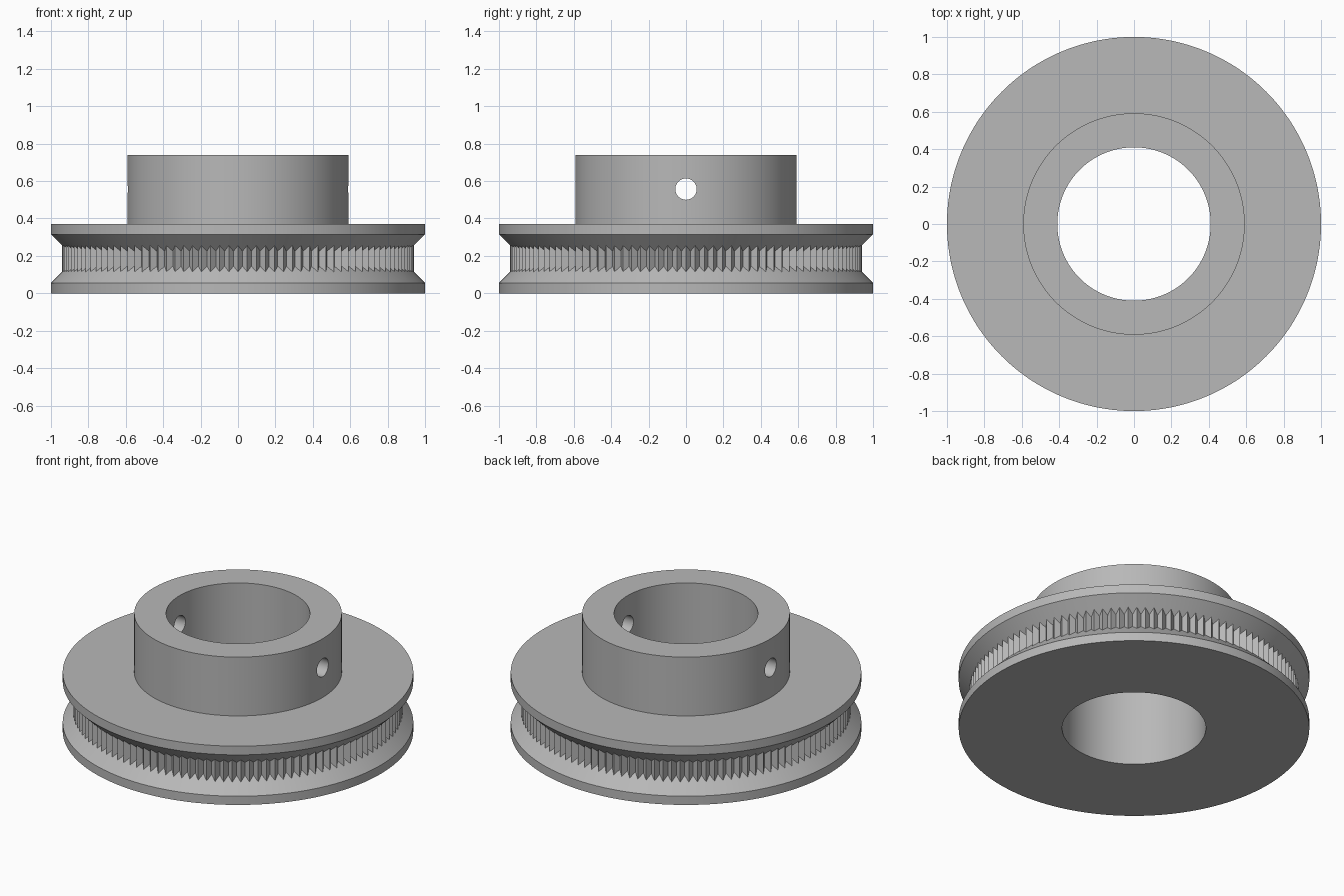
import bpy, bmesh, math

if "Cube" in bpy.data.objects:
    bpy.data.objects.remove(bpy.data.objects["Cube"], do_unlink=True)

TEETH = 120
COLUMNS = TEETH * 2
TIP, ROOT = 0.94, 0.91        # tooth radii
RIM = 0.055                   # flange rim thickness
WHEEL_H, HUB_H = 0.37, 0.74
BORE_R, HUB_R = 0.41, 0.592

metal = bpy.data.materials.new("grey_metal")
metal.use_nodes = True
GREY = (0.48, 0.48, 0.48, 1)
metal.diffuse_color = GREY
metal.node_tree.nodes["Principled BSDF"].inputs["Base Color"].default_value = GREY


def section(i):
    """Cross-section at column i; the groove cones run down to the tooth surface."""
    r = TIP if i % 2 == 0 else ROOT
    drop = 1 - r
    return [(BORE_R, 0), (1, 0), (1, RIM), (r, RIM + drop),
            (r, WHEEL_H - RIM - drop), (1, WHEEL_H - RIM), (1, WHEEL_H),
            (HUB_R, WHEEL_H), (HUB_R, HUB_H), (BORE_R, HUB_H)]


# Pulley body: flanges, toothed groove, hub and bore in one closed lathe
bm = bmesh.new()
rings = []
for i in range(COLUMNS):
    a = 2 * math.pi * i / COLUMNS
    rings.append([bm.verts.new((r * math.cos(a), r * math.sin(a), z))
                  for r, z in section(i)])
for i, ring in enumerate(rings):
    after = rings[(i + 1) % COLUMNS]
    for j in range(len(ring)):
        k = (j + 1) % len(ring)
        bm.faces.new((ring[j], after[j], after[k], ring[k]))
bmesh.ops.recalc_face_normals(bm, faces=bm.faces)
mesh = bpy.data.meshes.new("toothed_pulley")
bm.to_mesh(mesh)
bm.free()
mesh.materials.append(metal)
pulley = bpy.data.objects.new("toothed_pulley", mesh)
bpy.context.collection.objects.link(pulley)

# Set screw holes: one drill straight through both hub walls
bpy.ops.mesh.primitive_cylinder_add(vertices=48, radius=0.057, depth=1.6,
                                    location=(0, 0, 0.557),
                                    rotation=(0, math.pi / 2, 0))
drill = bpy.context.object
drill.name = "screw_hole_cutter"
drill.hide_render = True
drill.data.materials.append(metal)

bpy.ops.object.select_all(action='DESELECT')
pulley.select_set(True)
bpy.context.view_layer.objects.active = pulley
cut = pulley.modifiers.new("screw_holes", 'BOOLEAN')
cut.operation = 'DIFFERENCE'
cut.solver = 'EXACT'
cut.object = drill
bpy.ops.object.modifier_apply(modifier=cut.name)
bpy.data.objects.remove(drill, do_unlink=True)

bpy.ops.object.shade_smooth_by_angle(angle=math.radians(30))
